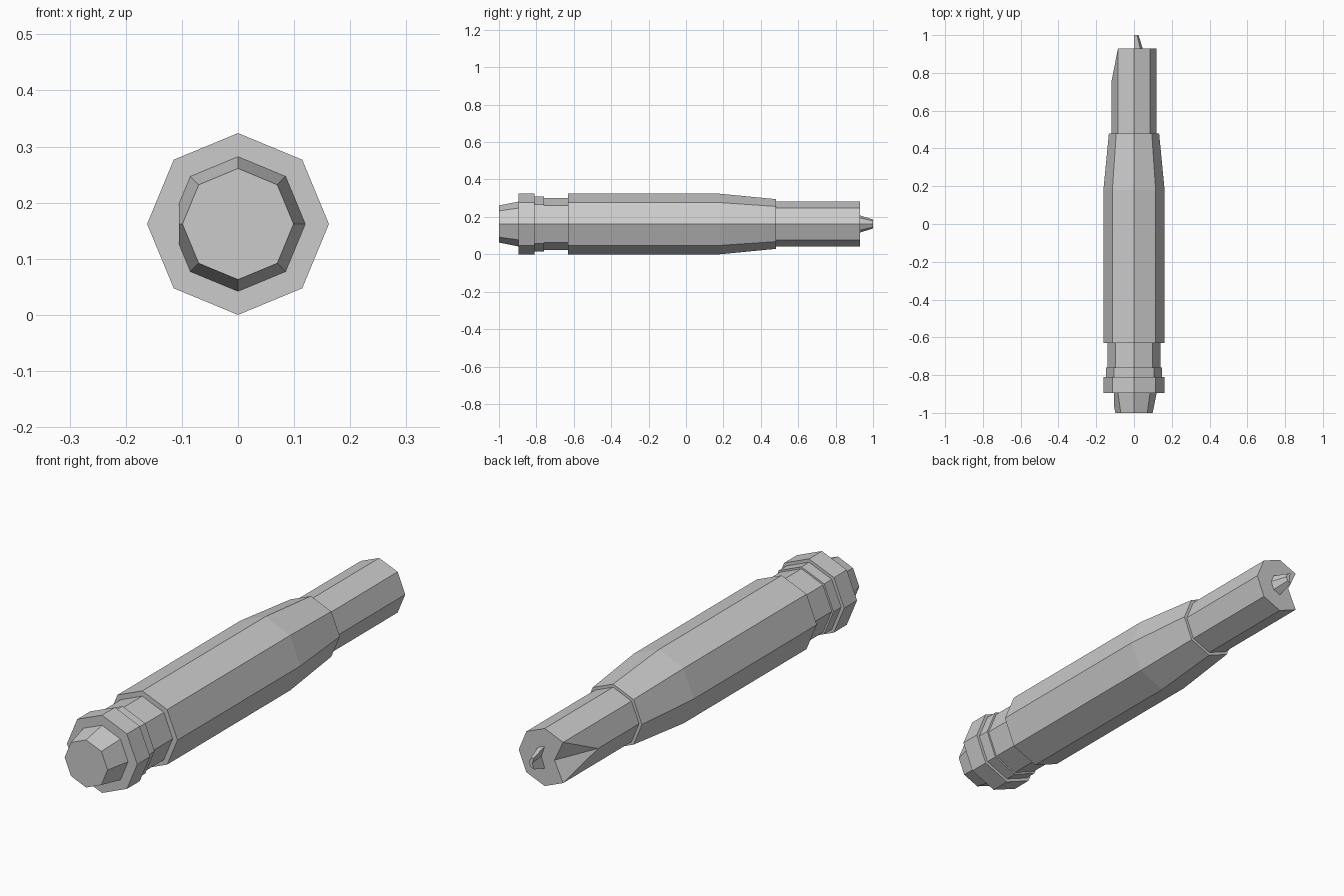
import bpy, bmesh, math

if "Cube" in bpy.data.objects:
    bpy.data.objects.remove(bpy.data.objects["Cube"])

AXIS_Z = 0.162   # height of the long axis
LEFT = 4         # index of the corner facing -x

grey = bpy.data.materials.new("grey")
grey.diffuse_color = (0.6, 0.6, 0.6, 1)
grey.use_nodes = True
grey.node_tree.nodes["Principled BSDF"].inputs["Base Color"].default_value = grey.diffuse_color


def octagon(r):
    return [(r * math.cos(i * math.pi / 4), r * math.sin(i * math.pi / 4)) for i in range(8)]


def loft(bm, sections):
    """Skin a list of (y, outline) sections and cap both ends."""
    rings = [[bm.verts.new((x, y, AXIS_Z + z)) for x, z in pts] for y, pts in sections]
    for a, b in zip(rings, rings[1:]):
        n = len(a)
        for i in range(n):
            j = (i + 1) % n
            bm.faces.new((a[i], a[j], b[j], b[i]))
    bm.faces.new(rings[0])
    bm.faces.new(rings[-1][::-1])
    return rings


def finish(name, bm):
    bmesh.ops.recalc_face_normals(bm, faces=bm.faces[:])
    mesh = bpy.data.meshes.new(name)
    bm.to_mesh(mesh)
    bm.free()
    mesh.materials.append(grey)
    bpy.context.collection.objects.link(bpy.data.objects.new(name, mesh))


def turned(name, profile):
    bm = bmesh.new()
    loft(bm, [(y, octagon(r)) for y, r in profile])
    finish(name, bm)


# Straight and tapered casing parts
turned("collar", [(-0.895, 0.162), (-0.81, 0.162)])
turned("neck_ring", [(-0.82, 0.148), (-0.76, 0.148)])
turned("neck", [(-0.77, 0.14), (-0.62, 0.14)])
turned("body", [(-0.63, 0.162), (0.18, 0.162), (0.48, 0.133)])

# Tapered end button, flattened on its left side
bm = bmesh.new()
loft(bm, [(-1.0, octagon(0.099)), (-0.89, octagon(0.121))])
cut = bmesh.ops.bisect_plane(bm, geom=bm.verts[:] + bm.edges[:] + bm.faces[:],
                             plane_co=(-0.105, 0, 0), plane_no=(-1, 0, 0), clear_outer=True)
bmesh.ops.holes_fill(bm, edges=[e for e in bm.edges if e.is_boundary])
finish("end_button", bm)

# Narrow barrel with a V-shaped notch running out of its left corner
end = octagon(0.12)
end[LEFT] = (-0.045, 0)
bm = bmesh.new()
rings = loft(bm, [(0.47, octagon(0.12)), (0.75, octagon(0.12)), (0.93, end)])
for side in (LEFT - 1, LEFT + 1):
    bmesh.ops.connect_verts(bm, verts=[rings[1][LEFT], rings[2][side]])
finish("barrel", bm)


# Small half-round nib with a grooved left side
def nib_outline(r):
    half = [(r * math.cos(a * math.pi / 4), r * math.sin(a * math.pi / 4)) for a in range(-2, 3)]
    return half + [(0.35 * r, 0)]


bm = bmesh.new()
loft(bm, [(0.92, nib_outline(0.049)), (1.0, nib_outline(0.024))])
finish("nib", bm)
